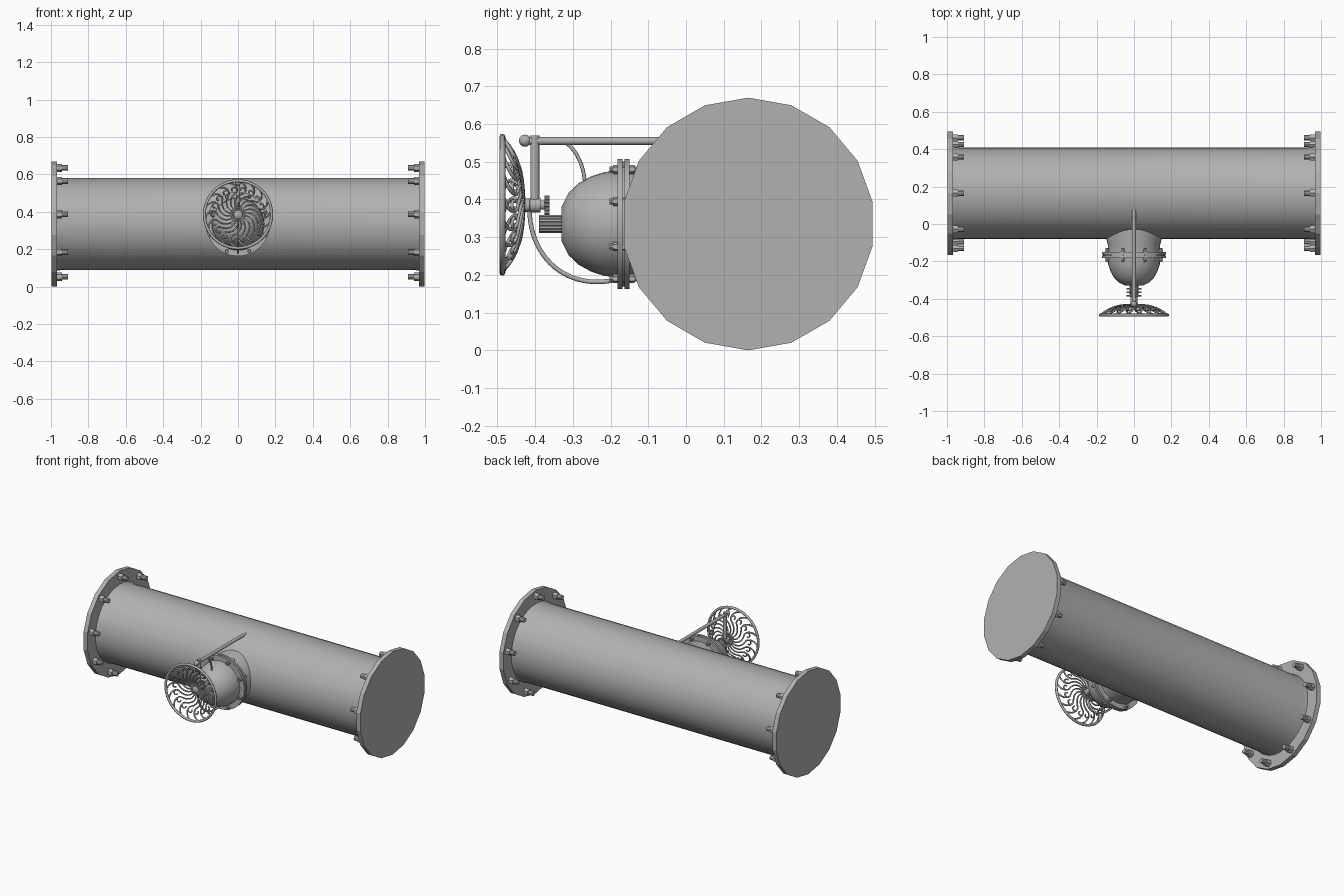
import bpy, bmesh, math
from mathutils import Vector

if "Cube" in bpy.data.objects:
    bpy.data.objects.remove(bpy.data.objects["Cube"])

CY, CZ = 0.165, 0.335          # main pipe axis (y, z)
WZ = 0.385                     # handwheel axis height
X, Y, Z = Vector((1, 0, 0)), Vector((0, 1, 0)), Vector((0, 0, 1))

# Dark cast iron
iron = bpy.data.materials.new("dark_iron")
iron.diffuse_color = (0.44, 0.44, 0.44, 1)
iron.use_nodes = True
iron.node_tree.nodes["Principled BSDF"].inputs["Base Color"].default_value = iron.diffuse_color


def add_lathe(bm, profile, origin, axis, sides, phase=0.0):
    """Revolve (distance, radius) points about an axis and cap both ends."""
    up = X if abs(axis.z) > 0.9 else Z
    side = axis.cross(up)
    rings = []
    for d, r in profile:
        ring = []
        for i in range(sides):
            a = 2 * math.pi * i / sides + phase
            ring.append(bm.verts.new(Vector(origin) + axis * d
                        + r * (math.cos(a) * up + math.sin(a) * side)))
        rings.append(ring)
    for a, b in zip(rings, rings[1:]):
        for i in range(sides):
            j = (i + 1) % sides
            bm.faces.new((a[i], a[j], b[j], b[i]))
    bm.faces.new(rings[0])
    bm.faces.new(rings[-1])


def finish(name, bm, smooth=True):
    bmesh.ops.recalc_face_normals(bm, faces=bm.faces)
    me = bpy.data.meshes.new(name)
    bm.to_mesh(me)
    bm.free()
    me.materials.append(iron)
    ob = bpy.data.objects.new(name, me)
    bpy.context.collection.objects.link(ob)
    if smooth:
        bpy.ops.object.select_all(action='DESELECT')
        ob.select_set(True)
        bpy.context.view_layer.objects.active = ob
        bpy.ops.object.shade_smooth_by_angle(angle=math.radians(35))
    return ob


def lathe(name, profile, origin, axis, sides=32, smooth=True):
    bm = bmesh.new()
    add_lathe(bm, profile, origin, axis, sides)
    return finish(name, bm, smooth)


def tubes(name, paths, radius, cyclic=False, res=2):
    """Round wires swept along point lists, converted to mesh."""
    cu = bpy.data.curves.new(name, 'CURVE')
    cu.dimensions = '3D'
    cu.bevel_depth = radius
    cu.bevel_resolution = res
    cu.use_fill_caps = True
    cu.materials.append(iron)
    for path in paths:
        sp = cu.splines.new('POLY')
        sp.points.add(len(path) - 1)
        for p, co in zip(sp.points, path):
            p.co = (*co, 1)
        sp.use_cyclic_u = cyclic
        sp.use_smooth = True
    ob = bpy.data.objects.new(name, cu)
    bpy.context.collection.objects.link(ob)
    bpy.ops.object.select_all(action='DESELECT')
    ob.select_set(True)
    bpy.context.view_layer.objects.active = ob
    bpy.ops.object.convert(target='MESH')
    return ob


def bezier(p0, p1, p2, p3, n=14):
    pts = []
    for i in range(n + 1):
        t = i / n
        s = 1 - t
        pts.append(Vector(p0) * s**3 + Vector(p1) * 3 * s * s * t
                   + Vector(p2) * 3 * s * t * t + Vector(p3) * t**3)
    return pts


# Main pipe and blind end flanges
lathe("main_pipe", [(-0.975, 0.25), (-0.93, 0.245), (0.93, 0.245), (0.975, 0.25)],
      (0, CY, CZ), X, 36)
for s, label in ((-1, "left"), (1, "right")):
    lathe(label + "_end_flange", [(0.968, 0.335), (0.997, 0.335)], (0, CY, CZ), X * s, 18, False)
    bm = bmesh.new()
    for i in range(9):
        a = math.radians(40 * i)
        o = (s * 0.97, CY + 0.300 * math.sin(a), CZ + 0.300 * math.cos(a))
        add_lathe(bm, [(0, 0.022), (0.03, 0.022)], o, X * -s, 6)
        add_lathe(bm, [(0, 0.015), (0.06, 0.015)], o, X * -s, 10)
    finish(label + "_flange_bolts", bm)

# Branch neck, paired flanges and domed cover
lathe("branch_neck", [(-0.16, 0.140), (-0.11, 0.140), (-0.07, 0.150), (0.05, 0.150)],
      (0, 0, CZ), Y)
lathe("branch_flange", [(-0.163, 0.172), (-0.150, 0.172)], (0, 0, CZ), Y)
lathe("gasket", [(-0.170, 0.166), (-0.160, 0.166)], (0, 0, CZ), Y)
lathe("cover_flange", [(-0.181, 0.172), (-0.168, 0.172)], (0, 0, CZ), Y)
lathe("domed_cover", [(-0.33, 0.045), (-0.312, 0.082), (-0.285, 0.108), (-0.25, 0.127),
                      (-0.215, 0.138), (-0.175, 0.141)], (0, 0, CZ), Y)
bm = bmesh.new()
for i in range(8):
    a = math.radians(22.5 + 45 * i)
    o = (0.157 * math.sin(a), -0.165, CZ + 0.157 * math.cos(a))
    add_lathe(bm, [(-0.028, 0.012), (0.028, 0.012)], o, Y, 6)
    add_lathe(bm, [(-0.038, 0.008), (0.038, 0.008)], o, Y, 10)
finish("cover_bolts", bm)

# Splined stem: core pinion with ribs
lathe("stem_core", [(-0.39, 0.019), (-0.32, 0.019)], (0, 0, CZ), Y, 20)
bm = bmesh.new()
for i in range(12):
    a = 2 * math.pi * i / 12
    add_lathe(bm, [(-0.39, 0.0045), (-0.32, 0.0045)],
              (0.019 * math.sin(a), 0, CZ + 0.019 * math.cos(a)), Y, 6)
finish("stem_splines", bm)
# Cross pins through the stem
bm = bmesh.new()
for y in (-0.345, -0.365, -0.383):
    add_lathe(bm, [(-0.04, 0.004), (0.04, 0.004)], (0, y, CZ), X, 8)
finish("stem_cross_pins", bm)

# Drive gear and axle of the handwheel
lathe("wheel_axle", [(-0.435, 0.016), (-0.43, 0.018), (-0.415, 0.018), (-0.41, 0.012),
                     (-0.362, 0.012)], (0, 0, WZ), Y, 20)
lathe("hanger_boss", [(-0.414, 0.019), (-0.386, 0.019)], (0, 0, WZ), Y, 20)
lathe("drive_gear", [(-0.374, 0.019), (-0.363, 0.019)], (0, 0, WZ), Y, 20)
bm = bmesh.new()
for i in range(12):
    a = 2 * math.pi * i / 12
    add_lathe(bm, [(-0.375, 0.0045), (-0.362, 0.0045)],
              (0.021 * math.sin(a), 0, WZ + 0.021 * math.cos(a)), Y, 6)
finish("gear_teeth", bm)

# Hanger post, support rod with ball end
lathe("hanger_post", [(0.375, 0.012), (0.570, 0.012)], (0, -0.401, 0), Z, 16)
lathe("support_rod", [(-0.425, 0.0105), (0.08, 0.0105)], (0, 0, 0.555), Y, 16)
ball = [(-0.016 * math.cos(math.pi * t / 8), 0.001 + 0.015 * math.sin(math.pi * t / 8))
        for t in range(9)]
lathe("rod_ball_end", ball, (0, -0.427, 0.556), Y, 16)

# Curved braces
tubes("upper_brace", [bezier((0, -0.318, 0.55), (0, -0.29, 0.53), (0, -0.27, 0.49),
                             (0, -0.268, 0.44))], 0.005)
tubes("lower_brace", [bezier((0, -0.415, 0.375), (0, -0.415, 0.25), (0, -0.32, 0.155),
                             (0, -0.182, 0.188), 22)], 0.006)

# Bowl-shaped handwheel with swirling scrollwork
RIM, DEPTH = 0.180, 0.056


def bowl(r, a):
    y = -0.487 + DEPTH * (1 - (r / RIM) ** 2.8)
    return Vector((r * math.sin(a), y, WZ + 0.001 + r * math.cos(a)))


def circle(r, n=48):
    return [bowl(r, 2 * math.pi * i / n) for i in range(n)]


def on_bowl(a, pts, n=9):
    """Bezier given in (radius, angle) space, laid on the bowl."""
    ctrl = [(r, t, 0) for r, t in pts]
    return [bowl(p.x, a + p.y) for p in bezier(*ctrl, n)]


tubes("wheel_rim", [circle(RIM)], 0.008, True)
tubes("wheel_inner_ring", [circle(0.036, 28)], 0.004, True)
lathe("wheel_hub", [(-0.444, 0.010), (-0.438, 0.022), (-0.425, 0.022)],
      (0, 0, WZ + 0.001), Y, 20)
spokes, hooks, curls = [], [], []
N = 18
for i in range(N):
    a = 2 * math.pi * i / N
    spokes.append(on_bowl(a, [(0.018, 0), (0.06, -0.1), (0.09, 0.25), (0.118, 0.62)]))
    hooks.append(on_bowl(a, [(RIM, 0.35), (0.165, 0.62), (0.135, 0.72), (0.118, 0.62)]))
    curls.append(on_bowl(a, [(0.138, 0.66), (0.152, 0.52), (0.142, 0.40), (0.128, 0.46)], 7))
tubes("wheel_spokes", spokes, 0.0045, res=1)
tubes("wheel_outer_hooks", hooks, 0.005, res=1)
tubes("wheel_curls", curls, 0.0045, res=1)
